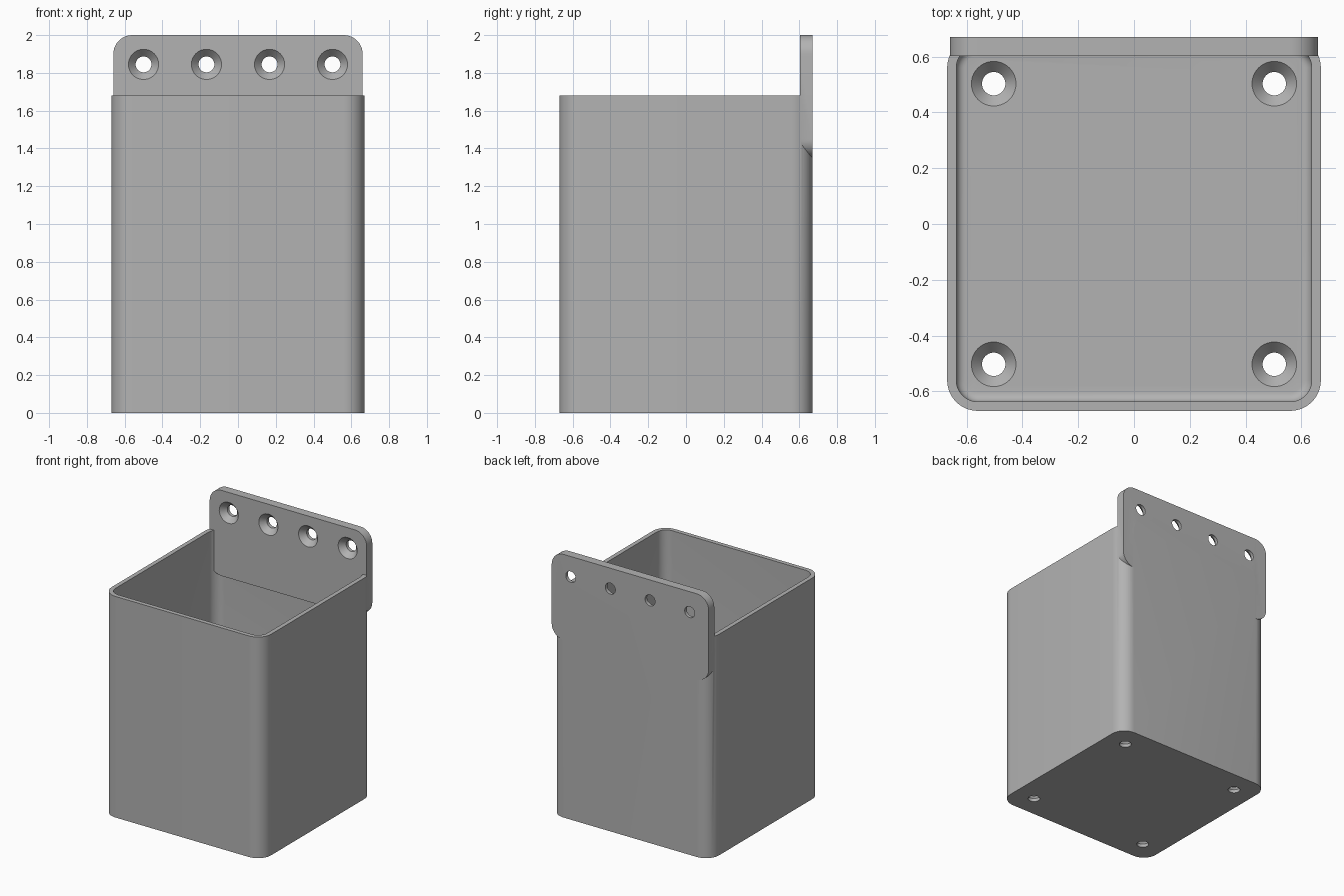
import bpy, bmesh, math
from mathutils import Matrix

if "Cube" in bpy.data.objects:
    bpy.data.objects.remove(bpy.data.objects["Cube"])

HALF, HEIGHT, WALL, FLOOR, R = 0.67, 1.68, 0.033, 0.067, 0.11
PLATE_X, PLATE_LOW, PLATE_TOP, PLATE_T = 0.66, 1.35, 2.0, 0.067
FILLET = 0.033

grey = bpy.data.materials.new("grey plastic")
grey.use_nodes = True
colour = (0.45, 0.45, 0.45, 1)
grey.diffuse_color = colour
grey.node_tree.nodes["Principled BSDF"].inputs["Base Color"].default_value = colour


def rounded_rect(hx, hy, r, steps=10):
    pts = []
    for q, (sx, sy) in enumerate([(1, 1), (-1, 1), (-1, -1), (1, -1)]):
        for i in range(steps + 1):
            a = math.pi / 2 * (q + i / steps)
            pts.append((sx * (hx - r) + r * math.cos(a), sy * (hy - r) + r * math.sin(a)))
    return pts


def loft(name, sections, matrix=Matrix()):
    """Skin a stack of (outline, height) sections and cap both ends."""
    bm = bmesh.new()
    rings = [[bm.verts.new((x, y, z)) for x, y in pts] for pts, z in sections]
    for a, b in zip(rings, rings[1:]):
        n = len(a)
        for i in range(n):
            bm.faces.new((a[i], a[(i + 1) % n], b[(i + 1) % n], b[i]))
    bm.faces.new(rings[0][::-1])
    bm.faces.new(rings[-1])
    bm.transform(matrix)
    bmesh.ops.recalc_face_normals(bm, faces=bm.faces)
    me = bpy.data.meshes.new(name)
    bm.to_mesh(me)
    bm.free()
    me.materials.append(grey)
    ob = bpy.data.objects.new(name, me)
    bpy.context.collection.objects.link(ob)
    return ob


def combine(target, tool, operation):
    mod = target.modifiers.new(operation, 'BOOLEAN')
    mod.operation, mod.solver, mod.object = operation, 'EXACT', tool
    bpy.context.view_layer.objects.active = target
    bpy.ops.object.modifier_apply(modifier=mod.name)
    bpy.data.objects.remove(tool)


def screw_hole(target, matrix):
    """Countersunk hole; local z = 0 is the screw-head face, -z goes through."""
    def circle(r):
        return [(r * math.cos(i * math.tau / 40), r * math.sin(i * math.tau / 40)) for i in range(40)]
    cutter = loft("hole_cutter", [(circle(0.042), -0.1), (circle(0.042), -0.042),
                                  (circle(0.08), 0), (circle(0.08), 0.02)], matrix)
    cutter.hide_render = True
    combine(target, cutter, 'DIFFERENCE')


def box_ring(inset):
    return rounded_rect(HALF - inset, HALF - inset, R - inset)


# Open box: outside wall, rim, inside wall, then a filleted floor
sections = [(box_ring(0), 0), (box_ring(0), HEIGHT), (box_ring(WALL), HEIGHT)]
for i in range(7):
    a = math.pi / 2 * i / 6
    sections.append((box_ring(WALL + FILLET * (1 - math.cos(a))), FLOOR + FILLET * (1 - math.sin(a))))
box = loft("box_with_mounting_plate", sections)

# Mounting plate standing at the back
mid = (PLATE_LOW + PLATE_TOP) / 2
upright = Matrix.Translation((0, HALF - PLATE_T, mid)) @ Matrix.Rotation(math.pi / 2, 4, 'X')
outline = rounded_rect(PLATE_X, (PLATE_TOP - PLATE_LOW) / 2, 0.1)
plate = loft("mounting_plate", [(outline, -PLATE_T), (outline, 0)], upright)
combine(box, plate, 'UNION')

# Screw holes in the plate and drain holes in the floor
for x in (-0.5, -0.167, 0.167, 0.5):
    screw_hole(box, Matrix.Translation((x, HALF - PLATE_T, 1.845)) @ Matrix.Rotation(math.pi / 2, 4, 'X'))
for x in (-0.503, 0.503):
    for y in (-0.503, 0.503):
        screw_hole(box, Matrix.Translation((x, y, FLOOR)))

bpy.ops.object.select_all(action='DESELECT')
box.select_set(True)
bpy.context.view_layer.objects.active = box
bpy.ops.object.shade_smooth_by_angle(angle=math.radians(30))
